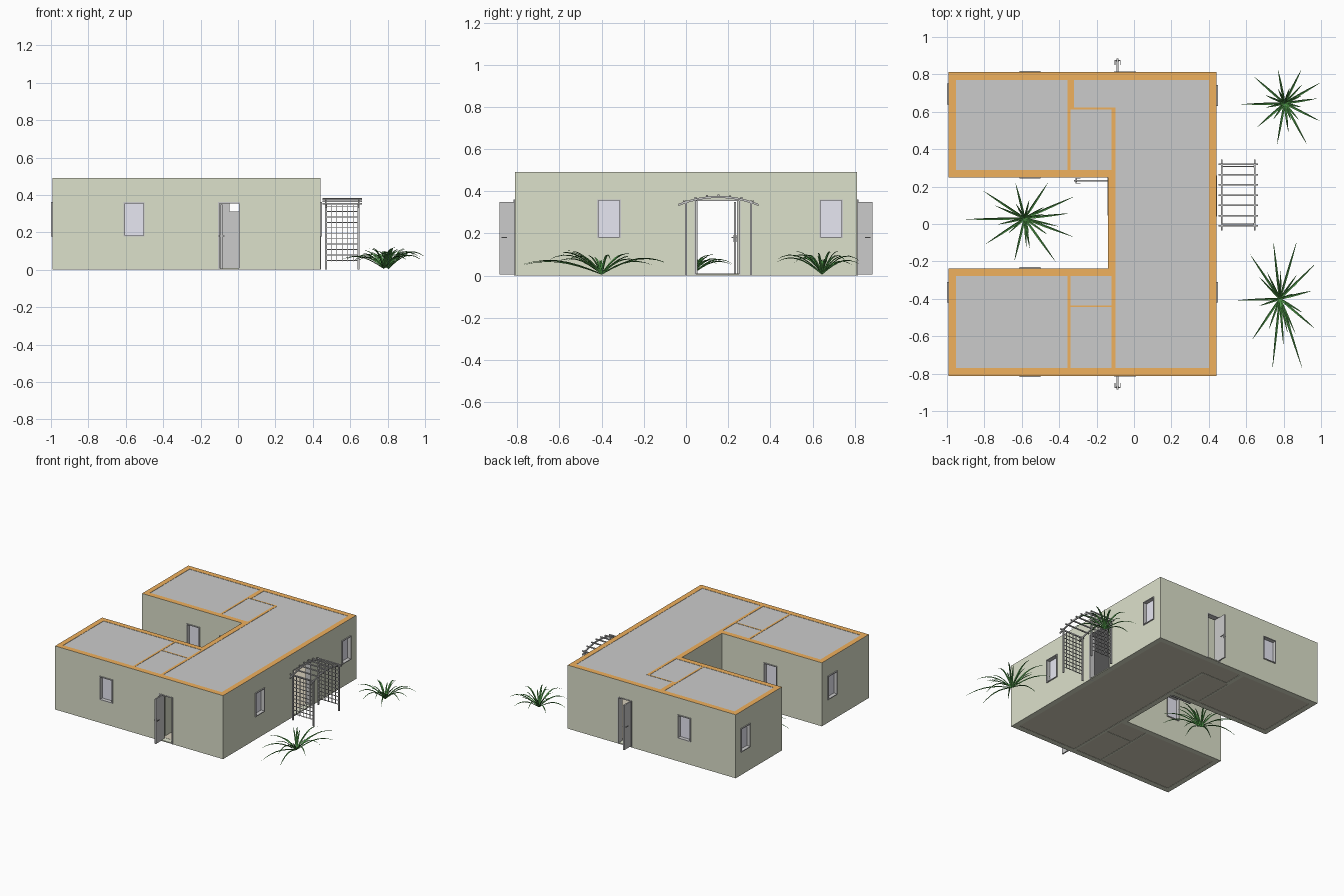
import bpy, bmesh, math, random
from mathutils import Matrix, Vector

if "Cube" in bpy.data.objects:
    bpy.data.objects.remove(bpy.data.objects["Cube"])

random.seed(4)
I = Matrix.Identity(4)


def material(name, rgb):
    m = bpy.data.materials.new(name)
    m.diffuse_color = (*rgb, 1)
    m.use_nodes = True
    m.node_tree.nodes["Principled BSDF"].inputs["Base Color"].default_value = m.diffuse_color
    return m


OLIVE = material("olive_wall", (0.72, 0.75, 0.60))
ORANGE = material("orange_section", (0.87, 0.44, 0.11))
GLASS = material("pale_glass", (0.80, 0.80, 0.89))
TAN = material("tan_floor", (0.66, 0.61, 0.49))
GREEN = material("leaf_green", (0.12, 0.48, 0.10))


def box(bm, lo, hi, M=I):
    c = [(a + b) / 2 for a, b in zip(lo, hi)]
    s = [b - a for a, b in zip(lo, hi)]
    bmesh.ops.create_cube(bm, size=1, matrix=M @ Matrix.Translation(c) @ Matrix.Diagonal((*s, 1)))


def finish(bm, name, *mats):
    bmesh.ops.recalc_face_normals(bm, faces=bm.faces)
    me = bpy.data.meshes.new(name)
    bm.to_mesh(me)
    bm.free()
    for m in mats:
        me.materials.append(m)
    ob = bpy.data.objects.new(name, me)
    bpy.context.collection.objects.link(ob)
    return ob


def boxes(name, items, mat=None, M=I):
    bm = bmesh.new()
    for lo, hi in items:
        box(bm, lo, hi, M)
    return finish(bm, name, *([mat] if mat else []))


def place(x, y, deg):
    # local -y points out of the wall
    return Matrix.Translation((x, y, 0)) @ Matrix.Rotation(math.radians(deg), 4, 'Z')


H = 0.49
# rooms: x0, x1, y0, y1
rooms = [(-0.10, 0.40, -0.77, 0.77), (-0.953, -0.355, 0.29, 0.77), (-0.34, -0.12, 0.29, 0.613),
         (-0.32, -0.05, 0.623, 0.77), (-0.953, -0.355, -0.77, -0.278),
         (-0.34, -0.12, -0.435, -0.278), (-0.34, -0.12, -0.77, -0.445)]
inner_doors = [(-0.37, -0.30, 0.65, 0.75), (-0.13, -0.09, 0.40, 0.50), (-0.13, -0.09, -0.41, -0.31),
               (-0.13, -0.09, -0.60, -0.49), (-0.37, -0.33, -0.60, -0.49)]
# windows: x, y, facing angle
windows = [(-0.555, -0.812, 0), (-0.555, 0.249, 0), (-0.555, 0.812, 180), (-0.555, -0.238, 180),
           (0.441, -0.365, 90), (0.441, 0.688, 90), (-0.993, -0.365, -90), (-0.993, 0.695, -90)]
# doors: name, x, y, angle, width, hinge side, leaf reach
doors = [("front", -0.047, -0.812, 0, 0.11, -1, 0.072), ("back", -0.047, 0.812, 180, 0.11, 1, 0.072),
         ("courtyard", -0.14, 0.148, -90, 0.195, -1, 0.18), ("entrance", 0.441, 0.15, 90, 0.21, 0, 0)]

# house walls: U-shaped prism with rooms and openings cut out
bm = bmesh.new()
outline = [(-0.993, -0.812), (0.441, -0.812), (0.441, 0.812), (-0.993, 0.812),
           (-0.993, 0.249), (-0.14, 0.249), (-0.14, -0.238), (-0.993, -0.238)]
f = bm.faces.new([bm.verts.new((x, y, 0)) for x, y in outline])
up = bmesh.ops.extrude_face_region(bm, geom=[f])
bmesh.ops.translate(bm, vec=(0, 0, H), verts=[v for v in up['geom'] if isinstance(v, bmesh.types.BMVert)])
walls = finish(bm, "house_walls", OLIVE, ORANGE)

cuts = [((a, c, -0.1), (b, d, 0.6), I) for a, b, c, d in rooms]
cuts += [((a, c, 0.008), (b, d, 0.355), I) for a, b, c, d in inner_doors]
cuts += [((-0.052, -0.03, 0.183), (0.052, 0.07, 0.356), place(*w)) for w in windows]
cuts += [((-w / 2, -0.03, 0.008), (w / 2, 0.07, 0.356), place(x, y, r)) for _, x, y, r, w, _, _ in doors]
cutters = []
for lo, hi, M in cuts:
    c = boxes("cutter", [(lo, hi)], None, M)
    c.hide_render = True
    cutters.append(c)
    mod = walls.modifiers.new("cut", 'BOOLEAN')
    mod.operation, mod.solver, mod.object = 'DIFFERENCE', 'EXACT', c
bpy.context.view_layer.update()
me = bpy.data.meshes.new_from_object(walls.evaluated_get(bpy.context.evaluated_depsgraph_get()))
walls.modifiers.clear()
walls.data = me
for c in cutters:
    bpy.data.objects.remove(c)
for p in me.polygons:
    p.material_index = int(p.normal.z > 0.9 and p.center.z > H - 0.01)

# floor and ceiling fill each room
boxes("floor", [((a, c, 0.002), (b, d, 0.009)) for a, b, c, d in rooms], TAN)
boxes("ceiling", [((a, c, H - 0.012), (b, d, H - 0.002)) for a, b, c, d in rooms])
boxes("cabinet", [((-0.098, 0.52, 0.009), (-0.045, 0.60, 0.36)), ((-0.045, 0.52, 0.009), (0.03, 0.60, 0.31))])


def trim(w, z0, z1, t, y0, y1):
    h = w / 2
    bars = [((-h, y0, z0), (-h + t, y1, z1)), ((h - t, y0, z0), (h, y1, z1)),
            ((-h + t, y0, z1 - t), (h - t, y1, z1))]
    if z0 > 0.01:
        bars.append(((-h + t, y0, z0), (h - t, y1, z0 + t)))
    return bars


# windows
for i, w in enumerate(windows):
    M = place(*w)
    boxes(f"window_frame_{i}", trim(0.112, 0.178, 0.361, 0.006, -0.007, 0.036), None, M)
    boxes(f"window_glass_{i}", [((-0.051, 0.022, 0.183), (0.051, 0.028, 0.356))], GLASS, M)

# doors standing open, with lever handles on both faces
for name, x, y, r, w, side, reach in doors:
    M = place(x, y, r)
    boxes(name + "_door_frame", trim(w + 0.008, 0, 0.361, 0.007, -0.003, 0.042), None, M)
    if side:
        u, n = side * (w / 2 - 0.014), -reach
        boxes(name + "_door_leaf", [((u - 0.005, n, 0.004), (u + 0.005, 0.035, 0.35))], None, M)
        parts = []
        for s in (-1, 1):
            a, b = sorted((u + s * 0.005, u + s * 0.007))
            parts.append(((a, n + 0.006, 0.16), (b, n + 0.014, 0.192)))
            a, b = sorted((u + s * 0.007, u + s * 0.015))
            parts.append(((a, n + 0.008, 0.178), (b, n + 0.012, 0.182)))
            a, b = sorted((u + s * 0.012, u + s * 0.015))
            parts.append(((a, n + 0.008, 0.177), (b, n + 0.034, 0.183)))
        boxes(name + "_door_handle", parts, None, M)

# garden arch: posts, lattice sides, curved rails, rungs
XA, XB, YA, YB = 0.47, 0.645, 0.0, 0.308
bars = [((x - 0.005, y - 0.005, 0), (x + 0.005, y + 0.005, 0.356)) for x in (XA, XB) for y in (YA, YB)]
boxes("arch_posts", bars)
bars = []
for y in (YA, YB):
    for i in range(1, 6):
        x = XA + (XB - XA) * i / 6
        bars.append(((x - 0.002, y - 0.002, 0.045), (x + 0.002, y + 0.002, 0.345)))
    for i in range(11):
        z = 0.05 + 0.029 * i
        bars.append(((XA, y - 0.0025, z - 0.002), (XB, y + 0.0025, z + 0.002)))
boxes("arch_lattice", bars)


def arch_z(y):
    return 0.38 - 0.038 * ((y - 0.154) / 0.19) ** 2


for k, x in enumerate((XA, XB)):
    bm = bmesh.new()
    rings = []
    for i in range(17):
        y = -0.036 + 0.38 * i / 16
        rings.append([bm.verts.new((x + dx, y, arch_z(y) + dz))
                      for dx, dz in ((-.004, -.012), (.004, -.012), (.004, -.002), (-.004, -.002))])
    for a, b in zip(rings, rings[1:]):
        for j in range(4):
            bm.faces.new((a[j], a[(j + 1) % 4], b[(j + 1) % 4], b[j]))
    bm.faces.new(rings[0])
    bm.faces.new(rings[-1])
    finish(bm, f"arch_rail_{k}")
bars = []
for i in range(7):
    y = -0.01 + 0.0547 * i
    bars.append(((0.452, y - 0.004, arch_z(y) - 0.004), (0.662, y + 0.004, arch_z(y) + 0.004)))
boxes("arch_rungs", bars)

# spiky plants: leaf tips relative to the centre, in hundredths
tips = [(-23, -.5), (-16, 14), (-3.5, 18), (9, 18), (19, 11), (17, 2.5), (19, -9.5), (12, -22),
        (2, -15), (-4, -22), (-15, -13)]


def leaf(bm, base, tip, rise, bend, width):
    run = Vector((tip[0], tip[1], 0))
    side = Vector((-run.y, run.x, 0)).normalized()
    rows = []
    for i in range(8):
        t = i / 7
        c = base + run * t + Vector((0, 0, 0.004 + rise * math.sin(bend * t)))
        w = width * (0.55 + 1.6 * t) * (1 - t) + 0.0003
        rows.append([bm.verts.new(c + side * s * w + Vector((0, 0, abs(s) * w * 0.9))) for s in (-1, 0, 1)])
    for a, b in zip(rows, rows[1:]):
        for j in (0, 1):
            bm.faces.new((a[j], a[j + 1], b[j + 1], b[j]))


for name, x, y, sx, sy in (("back_plant", 0.805, 0.645, 1, 1), ("front_plant", 0.78, -0.40, 1, 1.7),
                           ("courtyard_plant", -0.585, 0.03, 1.38, 1.05)):
    bm = bmesh.new()
    base = Vector((x, y, 0))
    for a, b in tips:
        a, b = a * sx / 100, b * sy / 100
        leaf(bm, base, (a, b), random.uniform(0.06, 0.095), 2.3, 0.008)
        k, d = random.uniform(0.4, 0.65), random.uniform(0.1, 0.35)
        leaf(bm, base, (k * (a - d * b), k * (b + d * a)), random.uniform(0.08, 0.115), 1.6, 0.007)
    finish(bm, name, GREEN)
